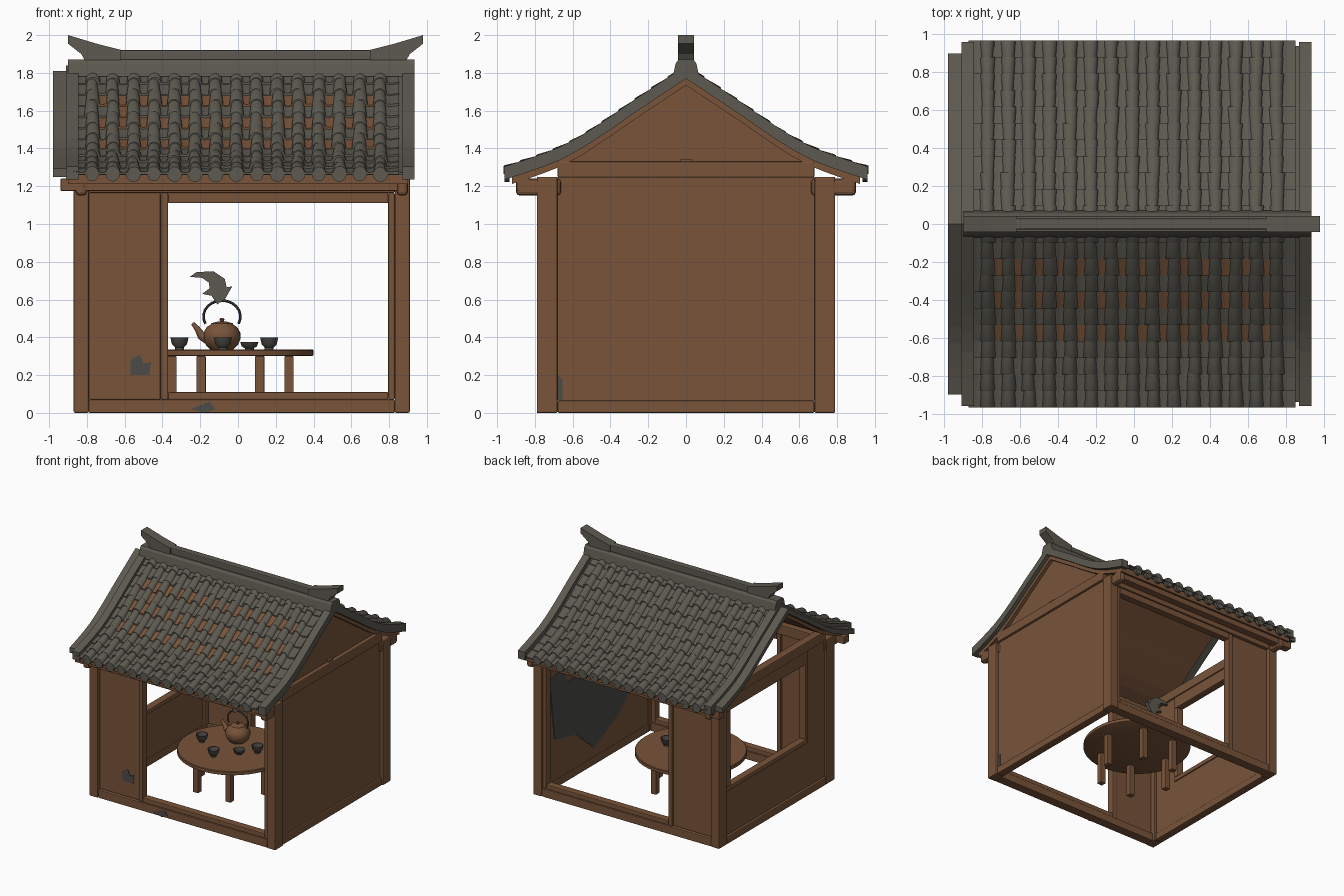
import bpy, bmesh, math, random
from mathutils import Vector

if "Cube" in bpy.data.objects:
    bpy.data.objects.remove(bpy.data.objects["Cube"])
random.seed(4)

def mat(name, r, g, b):
    m = bpy.data.materials.new(name)
    m.diffuse_color = (r, g, b, 1)
    m.use_nodes = True
    m.node_tree.nodes["Principled BSDF"].inputs["Base Color"].default_value = m.diffuse_color
    return m

WOOD = mat("brown_wood", 0.19, 0.088, 0.042)
TILE = mat("grey_tile", 0.108, 0.1, 0.08)
DARK = mat("dark_grey_clay", 0.075, 0.07, 0.06)
STAIN = mat("weathered_grey", 0.07, 0.072, 0.066)

def finish(name, bm, mats, smooth=True, bevel=0):
    bmesh.ops.recalc_face_normals(bm, faces=bm.faces)
    me = bpy.data.meshes.new(name)
    bm.to_mesh(me)
    bm.free()
    for m in mats:
        me.materials.append(m)
    ob = bpy.data.objects.new(name, me)
    bpy.context.collection.objects.link(ob)
    if bevel:
        b = ob.modifiers.new("bevel", 'BEVEL')
        b.width, b.segments = bevel, 2
    if smooth:
        bpy.context.view_layer.objects.active = ob
        ob.select_set(True)
        bpy.ops.object.shade_smooth_by_angle(angle=math.radians(40))
        ob.select_set(False)
    return ob

def box(name, x0, x1, y0, y1, z0, z1, m=WOOD, bevel=0.008):
    bm = bmesh.new()
    bmesh.ops.create_cube(bm, size=1)
    for v in bm.verts:
        v.co = ((x0 + x1) / 2 + v.co.x * (x1 - x0), (y0 + y1) / 2 + v.co.y * (y1 - y0),
                (z0 + z1) / 2 + v.co.z * (z1 - z0))
    return finish(name, bm, [m], False, bevel)

def prism(name, axis, pts, a, b, m):
    """Extrude a 2D outline along x (pts are y,z) or along y (pts are x,z)."""
    bm = bmesh.new()
    put = (lambda p, t: (t, p[0], p[1])) if axis == 'x' else (lambda p, t: (p[0], t, p[1]))
    A = [bm.verts.new(put(p, a)) for p in pts]
    B = [bm.verts.new(put(p, b)) for p in pts]
    n = len(pts)
    bm.faces.new(A)
    bm.faces.new(B[::-1])
    for i in range(n):
        bm.faces.new((A[i], A[(i + 1) % n], B[(i + 1) % n], B[i]))
    return finish(name, bm, [m], False)

def loft(bm, rings, closed=True):
    rows = [[bm.verts.new(c) for c in r] for r in rings]
    n = len(rows[0])
    for r, s in zip(rows, rows[1:]):
        for i in range(n if closed else n - 1):
            bm.faces.new((r[i], r[(i + 1) % n], s[(i + 1) % n], s[i]))
    bm.faces.new(rows[0])
    bm.faces.new(rows[-1])

def lathe(name, cx, cy, prof, m, n=28):
    bm = bmesh.new()
    loft(bm, [[(cx + r * math.cos(2 * math.pi * i / n), cy + r * math.sin(2 * math.pi * i / n), z)
               for i in range(n)] for r, z in prof])
    return finish(name, bm, [m])

def tube(name, pts, radii, m, n=10):
    """Tube along a path lying in an xz plane."""
    bm, rings = bmesh.new(), []
    pts = [Vector(p) for p in pts]
    for i, p in enumerate(pts):
        t = (pts[min(i + 1, len(pts) - 1)] - pts[max(i - 1, 0)]).normalized()
        u, w = Vector((0, 1, 0)), t.cross(Vector((0, 1, 0)))
        rings.append([p + radii[i] * (u * math.cos(2 * math.pi * k / n) + w * math.sin(2 * math.pi * k / n))
                      for k in range(n)])
    loft(bm, rings)
    return finish(name, bm, [m])

# Corner posts, sills and top beams
for xn, x0, x1 in (("left", -0.87, -0.79), ("right", 0.83, 0.91)):
    for yn, s in (("front", -1), ("back", 1)):
        ya, yb = sorted((s * 0.68, s * 0.79))
        box(f"{yn}_{xn}_post", x0, x1, ya, yb, 0, 1.25)
        ya, yb = sorted((s * 0.66, s * 0.90))
        box(f"{yn}_{xn}_bracket", x0 + 0.01, x1 - 0.01, ya, yb, 1.15, 1.24, bevel=0.02)
    box(f"{xn}_sill", x0, x1 - 0.01, -0.68, 0.68, 0, 0.065)
    box(f"{xn}_tie_beam", x0 + 0.005, x1 - 0.005, -0.68, 0.68, 1.245, 1.33)

# Front and back: panel, door frame, sill, lintel, eave purlin
for yn, s in (("front", -1), ("back", 1)):
    def part(name, x0, x1, d0, d1, z0, z1):
        ya, yb = sorted((s * d0, s * d1))
        box(f"{yn}_{name}", x0, x1, ya, yb, z0, z1, WOOD, 0.006)
    part("sill", -0.79, 0.83, 0.70, 0.785, 0, 0.07)
    part("lintel", -0.79, 0.83, 0.70, 0.785, 1.165, 1.25)
    part("panel", -0.79, -0.41, 0.72, 0.76, 0.07, 1.165)
    part("frame_left", -0.41, -0.37, 0.71, 0.775, 0.07, 1.165)
    part("frame_right", 0.795, 0.83, 0.71, 0.775, 0.07, 1.165)
    part("frame_bottom", -0.37, 0.795, 0.71, 0.775, 0.07, 0.11)
    part("frame_top", -0.37, 0.795, 0.71, 0.775, 1.11, 1.165)
    part("eave_purlin", -0.94, 0.90, 0.82, 0.89, 1.175, 1.24)

# Right wall and closed right gable
box("right_wall", 0.84, 0.885, -0.68, 0.68, 0.065, 1.245, bevel=0)
prism("right_gable", 'x', [(-0.64, 1.33), (0.64, 1.33), (0.3, 1.55), (0, 1.75), (-0.3, 1.55)], 0.83, 0.87, WOOD)
box("gable_peg", 0.87, 0.89, -0.03, 0.03, 1.33, 1.345, bevel=0)

# Left wall with window, gable above left open
box("left_lower_panel", -0.85, -0.81, -0.68, 0.68, 0.065, 0.45, bevel=0)
box("left_side_panel", -0.85, -0.81, -0.68, -0.44, 0.45, 1.245, bevel=0)
box("window_bottom", -0.865, -0.80, -0.44, 0.68, 0.45, 0.49)
box("window_top", -0.865, -0.80, -0.44, 0.68, 1.14, 1.245)
box("window_front_side", -0.865, -0.80, -0.44, -0.40, 0.49, 1.14)
box("window_back_side", -0.865, -0.80, 0.62, 0.68, 0.49, 1.14)

# Weathered patches
prism("inner_wall_stain", 'x', [(0.67, 0.95), (0.5, 1.0), (0.42, 0.85), (0.3, 0.86), (0.2, 1.05), (-0.4, 1.0),
      (-0.46, 0.5), (-0.3, 0.33), (-0.15, 0.25), (0.07, 0.15), (0.3, 0.35), (0.6, 0.42)], 0.834, 0.841, STAIN)
prism("panel_stain", 'y', [(-0.57, 0.2), (-0.47, 0.2), (-0.46, 0.27), (-0.5, 0.26), (-0.52, 0.31), (-0.57, 0.28)],
      -0.764, -0.759, STAIN)
prism("sill_stain", 'y', [(-0.25, 0.02), (-0.18, 0.0), (-0.12, 0.02), (-0.15, 0.06)], -0.789, -0.784, STAIN)
prism("side_stain", 'x', [(-0.68, 0.07), (-0.655, 0.07), (-0.655, 0.18), (-0.68, 0.2)], 0.884, 0.889, STAIN)

# Roof curve: height of the tile bed over distance from the ridge
CURVE = [(0, 1.80), (0.15, 1.70), (0.3, 1.60), (0.42, 1.515), (0.55, 1.43), (0.65, 1.375), (0.75, 1.335),
         (0.85, 1.30), (0.96, 1.265)]
def height(y):
    for (a, za), (b, zb) in zip(CURVE, CURVE[1:]):
        if y <= b or b == 0.96:
            return za + (zb - za) * (y - a) / (b - a)

def roof_band(name, x0, x1, low, high, ymax, m):
    ys = [ymax * i / 10 for i in range(-10, 11)]
    top = [(y, height(abs(y)) + high) for y in ys]
    bot = [(y, height(abs(y)) + low) for y in reversed(ys)]
    return prism(name, 'x', top + bot, x0, x1, m)

roof_band("roof_boards", -0.90, 0.90, -0.065, -0.012, 0.92, WOOD)
roof_band("tile_bed", -0.89, 0.90, -0.013, 0.0, 0.94, TILE)
roof_band("left_rake_rib", -0.91, -0.845, -0.03, 0.04, 0.96, TILE)
roof_band("right_rake_rib", 0.87, 0.935, -0.03, 0.04, 0.96, TILE)
roof_band("left_rake_strip", -0.98, -0.91, -0.035, 0.01, 0.90, TILE)

# Roof tiles: flat pan tiles between overlapping half-round cover tiles
ROWS, PITCH = 11, 0.109
pans, covers = bmesh.new(), bmesh.new()
for s in (-1, 1):
    for r in range(ROWS):
        d0, d1 = 0.955 * r / ROWS, 0.955 * (r + 1) / ROWS + 0.012
        for k in range(-1, 15):
            cx, w = -0.718 + PITCH * k, 0.045
            lift = 0.016 + random.uniform(-0.004, 0.006)
            q = [[(cx + a * w, s * d, height(d) + h) for a, h in ((-1, z), (0, z - 0.006), (1, z), (1, 0), (-1, 0))]
                 for d, z in ((d0, 0.008), (d1, lift))]
            n0 = len(pans.faces)
            loft(pans, q)
            pans.faces.ensure_lookup_table()
            bare = (s < 0 and r in (2, 4, 6) and 0 <= k <= 13) or random.random() < 0.008
            for f in pans.faces[n0:]:
                f.material_index = int(bare)
        for j in range(15):
            cx = -0.772 + PITCH * j + random.uniform(-0.004, 0.004)
            rad = 0.038 + random.uniform(-0.002, 0.003)
            loft(covers, [[(cx + q * math.cos(math.pi * i / 8), s * d, height(d) + 0.004 + q * 1.05 * math.sin(math.pi * i / 8))
                           for i in range(9)] for d, q in ((d0, rad - 0.008), (d1 - 0.006, rad), (d1, rad - 0.003))])
finish("pan_tiles", pans, [TILE, WOOD], False)
finish("cover_tiles", covers, [TILE])

# Round eave ends under each cover column
ends = bmesh.new()
for s in (-1, 1):
    for j in range(15):
        cx, r = -0.772 + PITCH * j, random.uniform(0.034, 0.041)
        loft(ends, [[(cx + r * math.cos(math.pi * i / 6), s * y, 1.262 + r * math.sin(math.pi * i / 6))
                     for i in range(12)] for y in (0.935, 0.962)])
finish("eave_end_tiles", ends, [TILE])

# Ridge: saddle, bar and upswept ends
prism("ridge_saddle", 'x', [(-0.07, 1.78), (0.07, 1.78), (0.055, 1.85), (0.04, 1.87), (-0.04, 1.87), (-0.055, 1.85)],
      -0.90, 0.935, TILE)
box("ridge_bar", -0.70, 0.78, -0.03, 0.03, 1.86, 1.922, TILE)
for name, cx, s in (("left", -0.62, -1), ("right", 0.70, 1)):
    prism(f"{name}_ridge_end", 'y', [(cx, 1.865), (cx, 1.922), (cx + s * 0.12, 1.952), (cx + s * 0.28, 2.0),
          (cx + s * 0.28, 1.955), (cx + s * 0.21, 1.90), (cx + s * 0.19, 1.865)], -0.042, 0.042, TILE)

# Round table on six legs
TX, TY = -0.04, -0.01
lathe("table_top", TX, TY, [(0.43, 0.30), (0.44, 0.305), (0.44, 0.33), (0.435, 0.335)], WOOD, 48)
for i in range(6):
    a = math.pi * i / 3
    x, y = TX + 0.31 * math.cos(a), TY + 0.31 * math.sin(a)
    box(f"table_leg_{i + 1}", x - 0.025, x + 0.025, y - 0.025, y + 0.025, 0.0 + 0.02, 0.30, bevel=0.004)

# Teapot
PX, PY = -0.085, 0.12
lathe("teapot_body", PX, PY, [(0.06, 0.335), (0.085, 0.36), (0.099, 0.395), (0.097, 0.425), (0.08, 0.455),
      (0.06, 0.467), (0.057, 0.474), (0.03, 0.482), (0.01, 0.485), (0.014, 0.495), (0.008, 0.503)], WOOD)
tube("teapot_spout", [(PX - 0.07, PY, 0.39), (PX - 0.11, PY, 0.41), (PX - 0.13, PY, 0.445), (PX - 0.155, PY, 0.475)],
     [0.032, 0.024, 0.016, 0.011], WOOD)
arc = [math.pi * (i / 14 * 1.3 - 0.15) for i in range(15)]
tube("teapot_handle", [(PX + 0.098 * math.cos(a), PY, 0.51 + 0.085 * math.sin(a)) for a in arc],
     [0.007] * 15, DARK, 8)

# Steam wisp above the pot
prism("steam", 'y', [(-0.11, 0.575), (-0.07, 0.60), (-0.03, 0.67), (-0.06, 0.665), (-0.07, 0.71), (-0.13, 0.75),
      (-0.22, 0.745), (-0.255, 0.72), (-0.19, 0.715), (-0.155, 0.69), (-0.15, 0.66), (-0.19, 0.63), (-0.14, 0.62)],
      0.105, 0.135, TILE)

# Tea cups
for i, (x, y, k) in enumerate(((-0.31, -0.05, 1), (-0.08, -0.22, 1), (0.06, -0.07, 0.6), (0.165, 0.03, 1))):
    lathe(f"tea_cup_{i + 1}", x, y, [(r, 0.335 + h * k) for r, h in ((0.024, 0), (0.024, 0.012), (0.04, 0.028),
          (0.048, 0.065), (0.043, 0.065), (0.034, 0.03), (0.01, 0.02))], DARK, 20)
